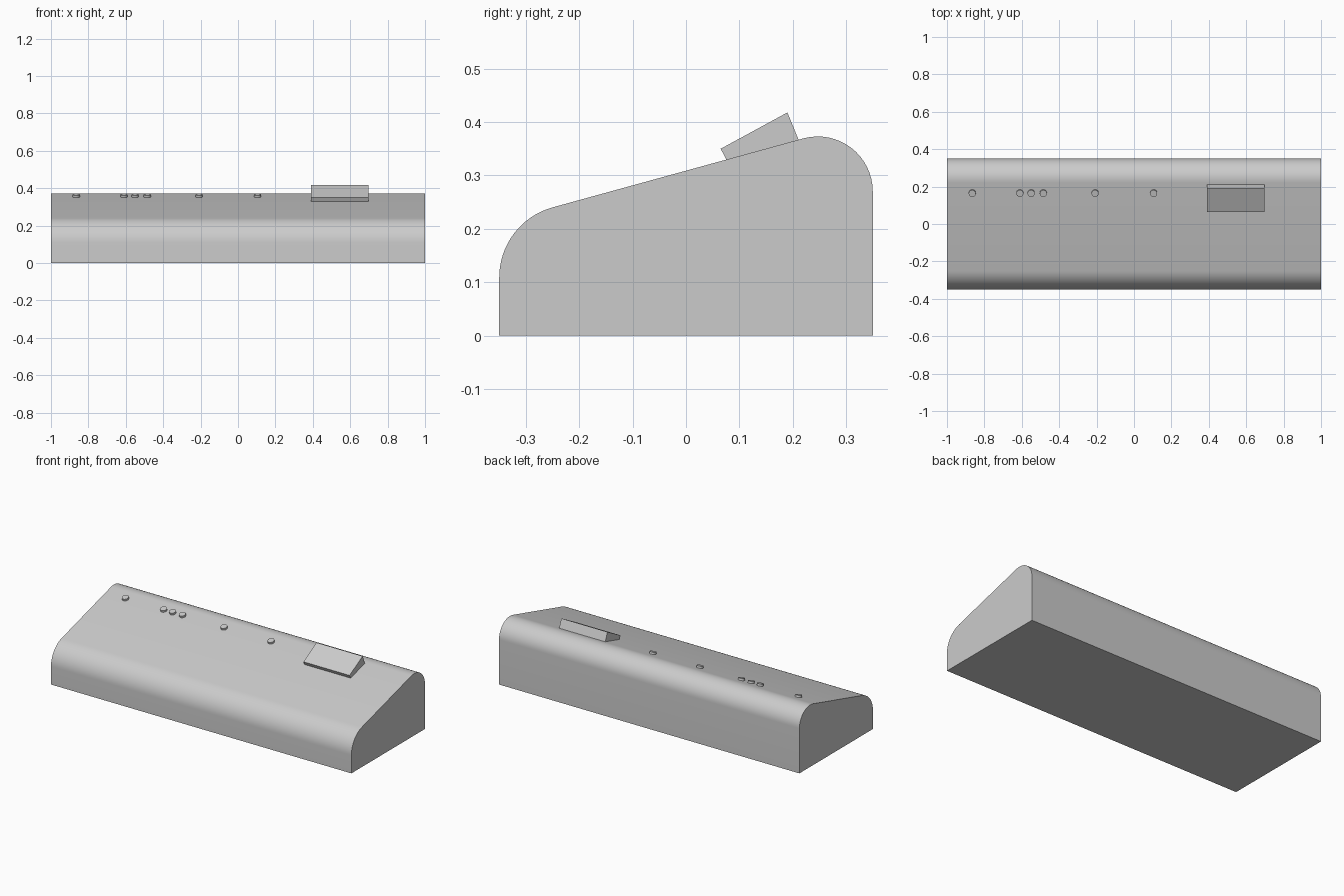
import bpy, bmesh
from math import cos, sin, radians, atan
from mathutils import Matrix, Vector

if "Cube" in bpy.data.objects:
    bpy.data.objects.remove(bpy.data.objects["Cube"])

SLOPE = atan(0.275)          # tilt of the control face


def arc(cy, cz, r, a0, a1, n=16):
    return [(cy + r * cos(a0 + (a1 - a0) * i / n),
             cz + r * sin(a0 + (a1 - a0) * i / n)) for i in range(n + 1)]


def finish(name, bm):
    bmesh.ops.recalc_face_normals(bm, faces=bm.faces)
    mesh = bpy.data.meshes.new(name)
    bm.to_mesh(mesh)
    bm.free()
    obj = bpy.data.objects.new(name, mesh)
    bpy.context.collection.objects.link(obj)
    bpy.ops.object.select_all(action='DESELECT')
    obj.select_set(True)
    bpy.context.view_layer.objects.active = obj
    bpy.ops.object.shade_smooth_by_angle(angle=radians(30))
    return obj


def extrude_profile(name, points, x0, x1):
    """Extrude a (y, z) outline along x."""
    bm = bmesh.new()
    face = bm.faces.new([bm.verts.new((x0, y, z)) for y, z in points])
    new = bmesh.ops.extrude_face_region(bm, geom=[face])["geom"]
    bmesh.ops.translate(bm, vec=(x1 - x0, 0, 0),
                        verts=[v for v in new if isinstance(v, bmesh.types.BMVert)])
    return finish(name, bm)


# Console body: sloping top with rounded front and back edges
up = radians(90) + SLOPE
body = [(-0.35, 0), (0.35, 0)]
body += arc(0.247, 0.27, 0.103, 0, up)
body += arc(-0.214, 0.109, 0.136, up, radians(180))
extrude_profile("console_body", body, -1, 1)

# Raised display wedge, sunk slightly into the body
extrude_profile("display_wedge",
                [(0.065, 0.35), (0.19, 0.418), (0.213, 0.362), (0.078, 0.325)],
                0.39, 0.697)

# Row of round buttons standing square to the sloping face
for i, x in enumerate((-0.865, -0.61, -0.55, -0.485, -0.208, 0.105)):
    place = (Matrix.Translation((x, 0.166, 0.309 + 0.275 * 0.166))
             @ Matrix.Rotation(SLOPE, 4, 'X'))
    bm = bmesh.new()
    bmesh.ops.create_cone(bm, cap_ends=True, segments=24, radius1=0.019,
                          radius2=0.019, depth=0.024, matrix=place)
    finish(f"button_{i + 1}", bm)
